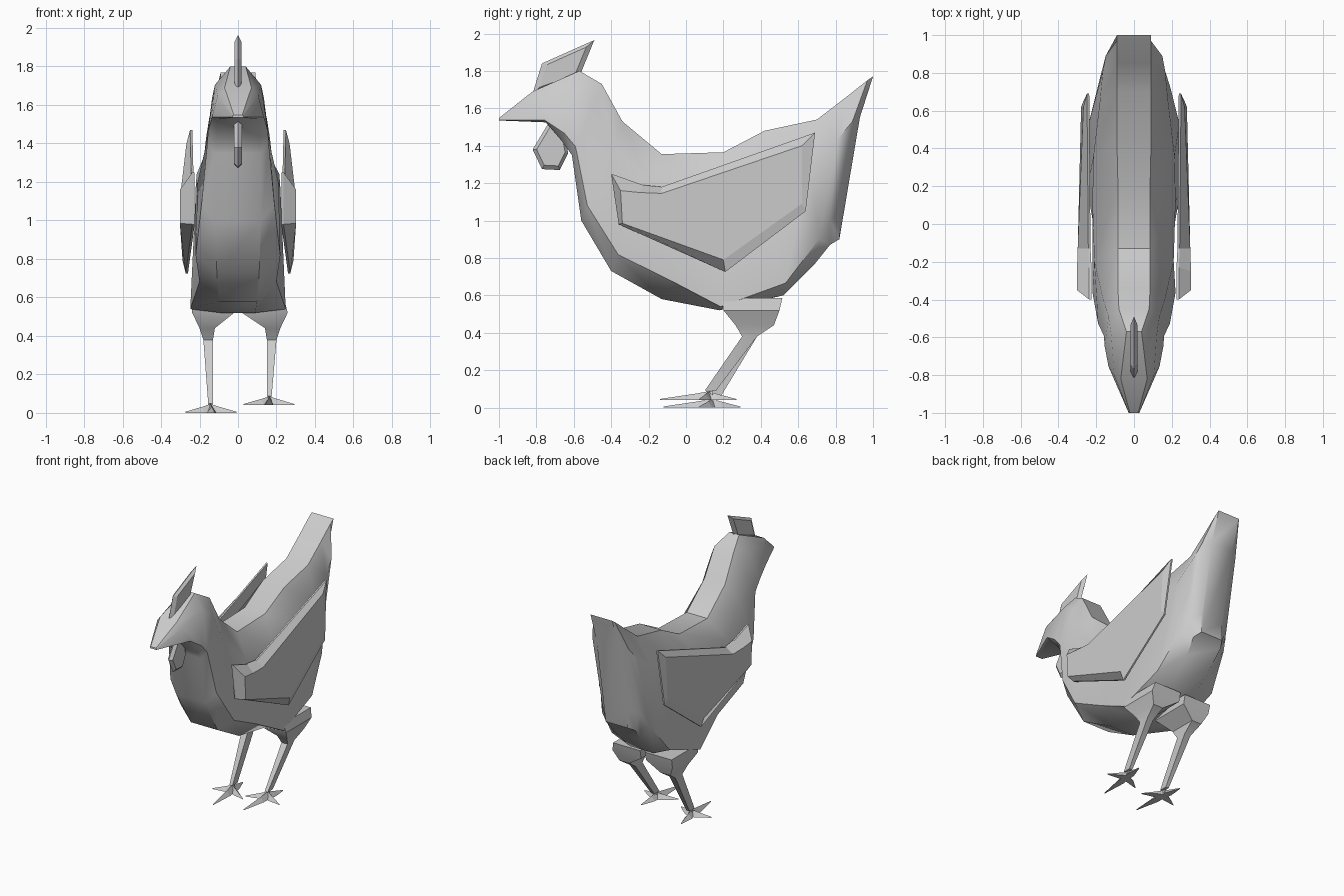
import bpy, bmesh, math
from mathutils import Vector

if "Cube" in bpy.data.objects:
    bpy.data.objects.remove(bpy.data.objects["Cube"])


def loft(name, rings, smooth=False, mirror=False):
    """Skin a list of equal-length point rings and cap both ends."""
    bm = bmesh.new()
    vs = [[bm.verts.new(p) for p in r] for r in rings]
    n = len(vs[0])
    for a, b in zip(vs, vs[1:]):
        for i in range(n):
            j = (i + 1) % n
            bm.faces.new((a[i], a[j], b[j], b[i]))
    bm.faces.new(vs[0])
    bm.faces.new(vs[-1])
    bmesh.ops.recalc_face_normals(bm, faces=bm.faces)
    me = bpy.data.meshes.new(name)
    bm.to_mesh(me)
    bm.free()
    ob = bpy.data.objects.new(name, me)
    bpy.context.collection.objects.link(ob)
    if mirror:
        ob.modifiers.new("mirror", 'MIRROR')
    if smooth:
        bpy.ops.object.select_all(action='DESELECT')
        ob.select_set(True)
        bpy.context.view_layer.objects.active = ob
        bpy.ops.object.shade_smooth_by_angle(angle=math.radians(35))
    return ob


def body_ring(yt, zt, yb, zb, wt, wu, wl, wb, fl=.85, sag=0.0):
    """Tilted eight-sided section; fl is the height of the lower side corner."""
    half = []
    for f, w, s in ((0, wt, 0), (.25, wu, sag), (fl, wl, sag), (1, wb, 0)):
        half.append((w, yt + (yb - yt) * f + s, zt + (zb - zt) * f))
    return half + [(-x, y, z) for x, y, z in reversed(half)]


# body, from beak tip through neck, thigh bulge and back to tail
sections = [
    (-1.00, 1.548, -1.00, 1.535, .022, .028, .028, .025),
    (-.82, 1.69, -.75, 1.525, .07, .105, .135, .11, .93),
    (-.57, 1.80, -.66, 1.42, .04, .12, .155, .11, .88),
    (-.45, 1.73, -.61, 1.35, .08, .135, .16, .12, .88),
    (-.34, 1.53, -.56, 1.00, .085, .165, .19, .12, .85),
    (-.13, 1.355, -.40, .73, .085, .21, .22, .11, .86),
    (.20, 1.365, -.13, .58, .085, .22, .20, .10, .87),
    (.42, 1.48, .18, .52, .09, .215, .248, .09, .98),
    (.70, 1.54, .52, .60, .09, .18, .24, .10, .93),
    (.85, 1.655, .69, .77, .09, .165, .195, .11),
    (.97, 1.75, .77, .87, .09, .15, .155, .12, .85, -.03),
    (1.00, 1.77, .82, .90, .09, .09, .09, .09, .85, -.025),
]
loft("body", [body_ring(*s) for s in sections], smooth=True)


# wings: thin rim outline, raised smaller panel outside; only the front touches
rim = [(.225, -.40, 1.25), (.225, -.23, 1.19), (.23, -.13, 1.18), (.237, .69, 1.47),
       (.26, .64, 1.05), (.26, .21, .725), (.225, -.36, .98)]
panel = [(.302, -.35, 1.16), (.302, -.25, 1.15), (.298, -.13, 1.145), (.268, .62, 1.40),
         (.28, .62, 1.09), (.288, .20, .79), (.302, -.34, .985)]
wing_edge = [(x + .012, y, z) for x, y, z in rim]
loft("wings", [rim, wing_edge, panel], mirror=True)


def plate(name, outline, inner, thick):
    """Thin upright plate on the centre plane with bevelled sides."""
    c = sum((Vector(p) for p in outline), Vector((0, 0))) / len(outline)
    small = [c + (Vector(p) - c) * inner for p in outline]
    loft(name, [[(-thick, *p) for p in small],
                [(0, *p) for p in outline],
                [(thick, *p) for p in small]])


# comb and wattle
plate("comb", [(-.82, 1.68), (-.77, 1.84), (-.49, 1.965), (-.57, 1.77)], .75, .018)
plate("wattle", [(-.73, 1.53), (-.82, 1.38), (-.77, 1.275), (-.675, 1.27),
                 (-.63, 1.36), (-.65, 1.47)], .8, .02)


def box_ring(s, x0, x1, y0, y1, z):
    return [(s * x0, y0, z), (s * x1, y0, z), (s * x1, y1, z), (s * x0, y1, z)]


# legs and feet; the right foot is slightly raised and further out
for side, s, dx, dy, dz in (("left", -1, 0, .01, 0), ("right", 1, .02, -.01, .04)):
    loft(side + "_leg", [
        box_ring(s, .02, .242, .19, .515, .585),
        box_ring(s, .02, .238 + dx, .20, .50, .52),
        box_ring(s, .12 + dx, .20 + dx, .265, .47, .44),
        box_ring(s, .13 + dx, .18 + dx, .30, .38, .38),
        box_ring(s, .13 + dx, .155 + dx, .11 + dy, .17 + dy, .05 + dz),
    ], smooth=True)
    ankle = Vector((s * (.143 + dx), .13 + dy, dz))
    tips = {"front": (-s * .02, -.26), "inner": (-s * .135, -.07),
            "outer": (s * .13, -.05), "back": (s * .02, .15)}
    for toe, (tx, ty) in tips.items():
        d = Vector((tx, ty, 0))
        u = d.normalized()
        p = Vector((-u.y, u.x, 0))
        up = Vector((0, 0, 1))
        rings = []
        for t, w, h in ((-.08, .02, .05), (.3, .026, .033), (1, .002, .006)):
            c = ankle + d * t
            rings.append([c - p * w, c + up * h, c + p * w])
        loft(f"{side}_{toe}_toe", rings)
